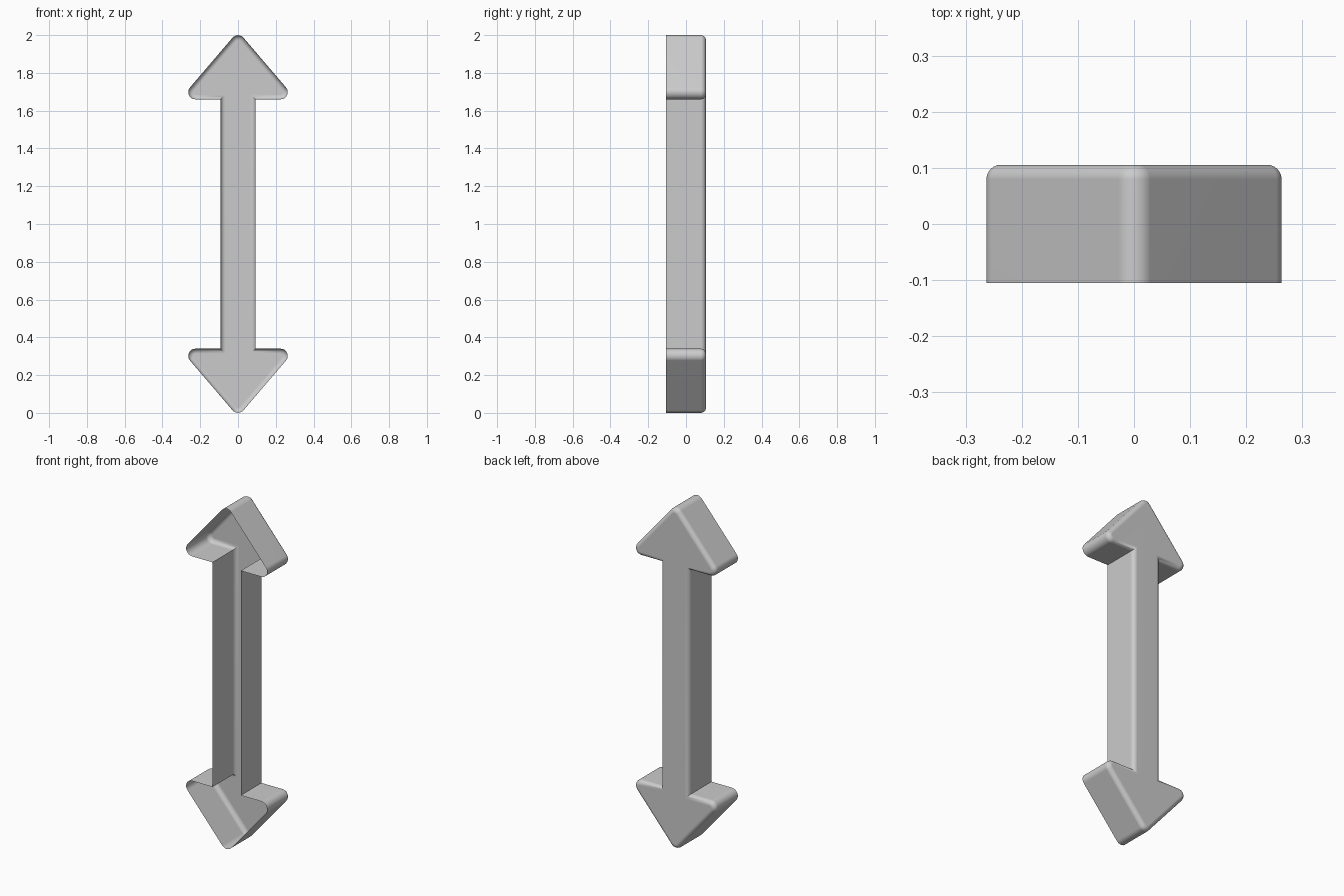
import bpy, bmesh, math
from mathutils import Vector

if "Cube" in bpy.data.objects:
    bpy.data.objects.remove(bpy.data.objects["Cube"])

DEPTH = 0.211      # total thickness in y
EDGE = 0.026       # rounding of the back rim
R = 0.038          # rounding of tips and barbs


def fillet(prev, p, nxt, r, steps=8):
    """Replace a corner by an arc of radius r."""
    if r == 0:
        return [p]
    a, b = (prev - p).normalized(), (nxt - p).normalized()
    half = a.angle(b) / 2
    centre = p + (a + b).normalized() * (r / math.sin(half))
    t0 = p + a * (r / math.tan(half)) - centre
    t1 = p + b * (r / math.tan(half)) - centre
    total = math.pi - 2 * half
    return [centre + (t0 * math.sin((1 - k / steps) * total)
                      + t1 * math.sin(k / steps * total)) / math.sin(total)
            for k in range(steps + 1)]


# Outline of the double arrow: right half, then mirrored to the left
right = [((0, 2.02), R), ((0.308, 1.66), R), ((0.092, 1.66), 0),
         ((0.092, 0.34), 0), ((0.308, 0.34), R), ((0, -0.02), R)]
corners = right + [((-x, z), r) for (x, z), r in right[-2:0:-1]]
pts = [Vector(c[0]) for c in corners]
outline = []
for i, (_, r) in enumerate(corners):
    outline += fillet(pts[i - 1], pts[i], pts[(i + 1) % len(pts)], r)

# Hollow shell: back plate plus side walls, open at the front
bm = bmesh.new()
back = bm.faces.new([bm.verts.new((p.x, DEPTH / 2, p.y)) for p in outline])
rim = list(back.edges)
walls = bmesh.ops.extrude_edge_only(bm, edges=rim)["geom"]
for v in walls:
    if isinstance(v, bmesh.types.BMVert):
        v.co.y = -DEPTH / 2
bmesh.ops.recalc_face_normals(bm, faces=bm.faces)
back = max(bm.faces, key=lambda f: f.calc_center_median().y)
if back.normal.y < 0:
    bmesh.ops.reverse_faces(bm, faces=bm.faces)

# Rounded back rim
bmesh.ops.bevel(bm, geom=rim, offset=EDGE, offset_type='OFFSET',
                segments=6, profile=0.5, affect='EDGES')

mesh = bpy.data.meshes.new("double_arrow_shell")
bm.to_mesh(mesh)
bm.free()
arrow = bpy.data.objects.new("double_arrow_shell", mesh)
bpy.context.collection.objects.link(arrow)

# Smooth shading with flat back plate and crisp inner corners
bpy.context.view_layer.objects.active = arrow
arrow.select_set(True)
bpy.ops.object.shade_smooth_by_angle(angle=math.radians(40))
weighted = arrow.modifiers.new("weighted_normals", 'WEIGHTED_NORMAL')
weighted.keep_sharp = True
